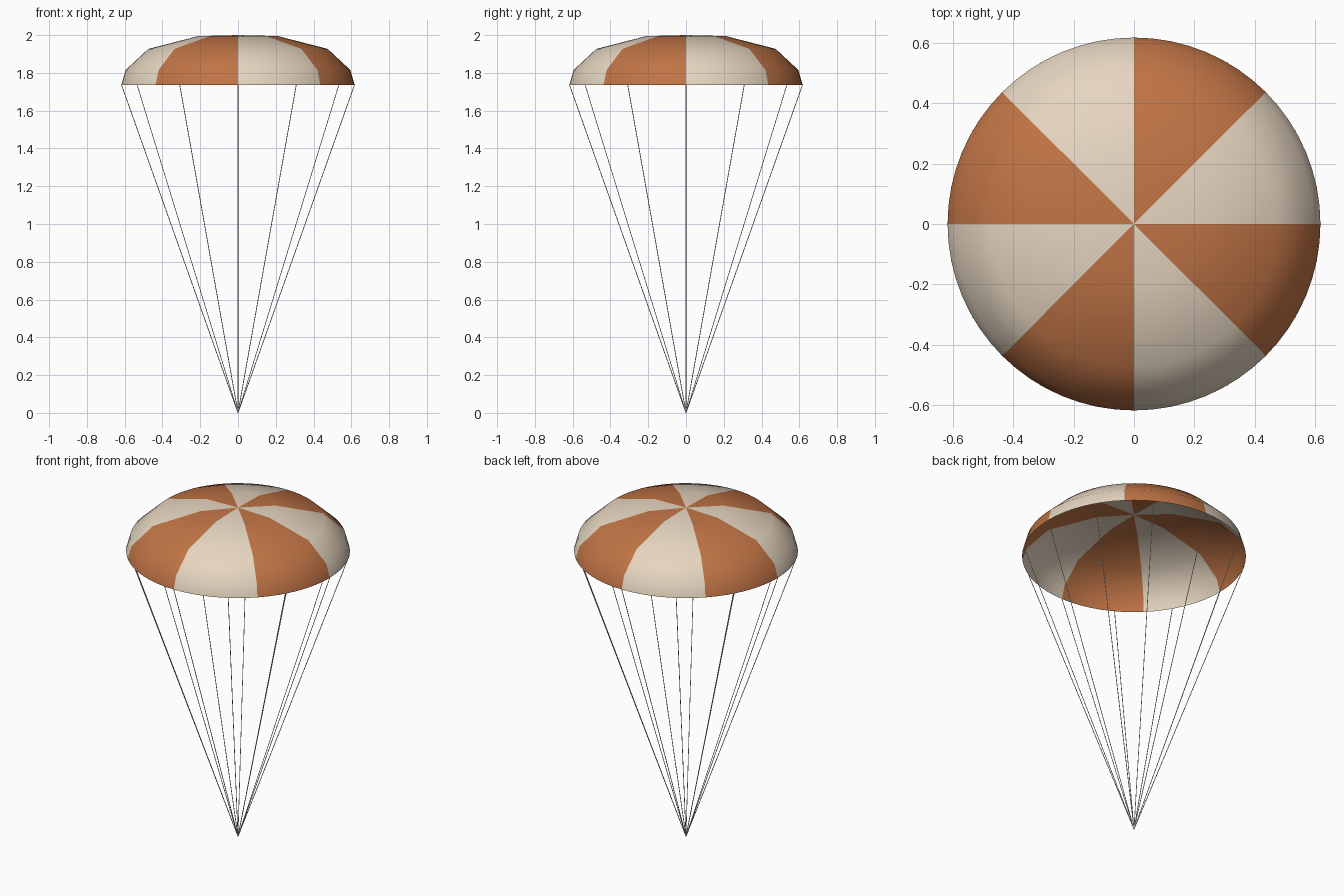
import bpy, bmesh, math
from mathutils import Vector

cube = bpy.data.objects.get("Cube")
if cube:
    bpy.data.objects.remove(cube, do_unlink=True)


def material(name, rgb):
    mat = bpy.data.materials.new(name)
    mat.use_nodes = True
    mat.diffuse_color = (*rgb, 1)
    mat.node_tree.nodes["Principled BSDF"].inputs["Base Color"].default_value = (*rgb, 1)
    return mat


cream = material("cream cloth", (0.79, 0.67, 0.53))
orange = material("orange cloth", (0.53, 0.175, 0.06))
cord = material("pale cord", (0.75, 0.69, 0.6))

RIM_R, RIM_Z = 0.617, 1.737
SEGMENTS, GORES, LINES = 64, 8, 12


def build_canopy():
    """Open shell spun from a profile, coloured in alternating gores."""
    profile = [(0, 2.0), (0.21, 1.995), (0.475, 1.927), (0.595, 1.815), (RIM_R, RIM_Z)]
    bm = bmesh.new()
    verts = [bm.verts.new((r, 0, z)) for r, z in profile]
    edges = [bm.edges.new(pair) for pair in zip(verts, verts[1:])]
    bmesh.ops.spin(bm, geom=verts + edges, cent=(0, 0, 0), axis=(0, 0, 1),
                   angle=math.tau, steps=SEGMENTS)
    bmesh.ops.remove_doubles(bm, verts=bm.verts, dist=0.0005)
    bmesh.ops.recalc_face_normals(bm, faces=bm.faces)
    if sum(f.normal.z for f in bm.faces) < 0:
        bmesh.ops.reverse_faces(bm, faces=bm.faces)
    for face in bm.faces:
        c = face.calc_center_median()
        gore = int((math.atan2(c.y, c.x) % math.tau) / (math.tau / GORES))
        face.material_index = gore % 2
        face.smooth = True
    mesh = bpy.data.meshes.new("canopy")
    bm.to_mesh(mesh)
    bm.free()
    mesh.materials.append(cream)
    mesh.materials.append(orange)
    canopy = bpy.data.objects.new("canopy", mesh)
    bpy.context.collection.objects.link(canopy)


def build_line(index):
    """Thin suspension cord from the ground point to the rim."""
    a = math.tau * index / LINES
    top = Vector((RIM_R * math.cos(a), RIM_R * math.sin(a), RIM_Z))
    bpy.ops.mesh.primitive_cylinder_add(vertices=6, radius=0.002, depth=top.length,
                                        location=top / 2)
    line = bpy.context.object
    line.name = f"suspension_line_{index + 1}"
    line.rotation_euler = top.to_track_quat("Z", "Y").to_euler()
    line.data.materials.append(cord)
    bpy.ops.object.shade_smooth_by_angle()


build_canopy()
for i in range(LINES):
    build_line(i)
